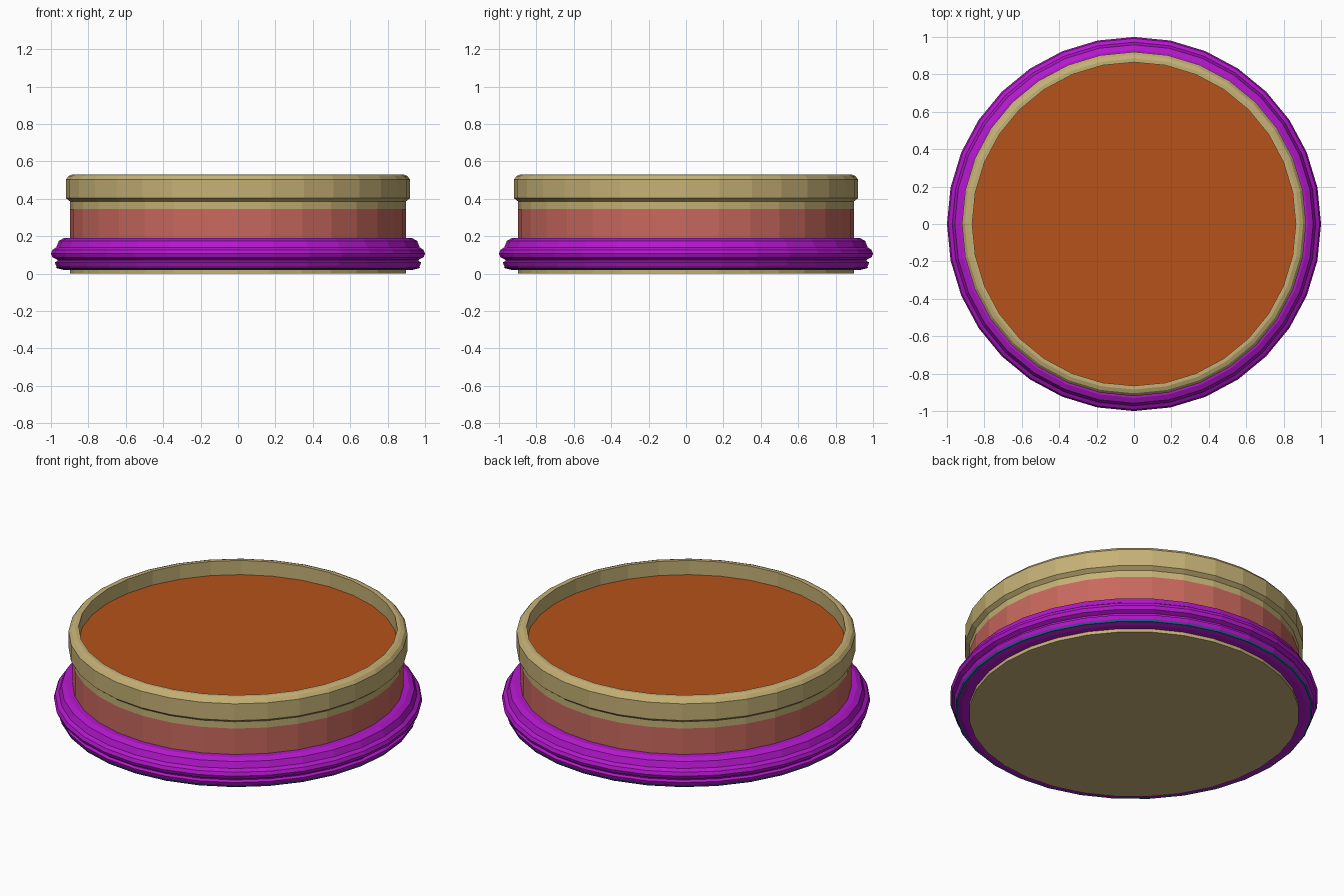
import bpy, bmesh, math

if "Cube" in bpy.data.objects:
    bpy.data.objects.remove(bpy.data.objects["Cube"])

SIDES = 32


def material(name, rgb):
    mat = bpy.data.materials.new(name)
    mat.diffuse_color = (*rgb, 1)
    mat.use_nodes = True
    mat.node_tree.nodes["Principled BSDF"].inputs["Base Color"].default_value = mat.diffuse_color
    return mat


def lathe(name, profile, mat, closed=False):
    """Spin an (r, z) profile round the z axis; r = 0 gives a pole/cap."""
    bm = bmesh.new()
    rings = []
    for r, z in profile:
        if r == 0:
            rings.append([bm.verts.new((0, 0, z))] * SIDES)
        else:
            rings.append([bm.verts.new((r * math.cos(math.tau * i / SIDES),
                                        r * math.sin(math.tau * i / SIDES), z))
                          for i in range(SIDES)])
    pairs = list(zip(rings, rings[1:]))
    if closed:
        pairs.append((rings[-1], rings[0]))
    for a, b in pairs:
        for i in range(SIDES):
            j = (i + 1) % SIDES
            bm.faces.new(list(dict.fromkeys((a[i], a[j], b[j], b[i]))))
    if len(profile) > 2:
        bmesh.ops.recalc_face_normals(bm, faces=bm.faces)
    mesh = bpy.data.meshes.new(name)
    bm.to_mesh(mesh)
    bm.free()
    obj = bpy.data.objects.new(name, mesh)
    mesh.materials.append(mat)
    bpy.context.collection.objects.link(obj)
    return obj


tan = material("tan", (0.56, 0.44, 0.18))
orange = material("orange", (0.47, 0.085, 0.011))
purple = material("purple", (0.45, 0.009, 0.60))
pink = material("pink", (0.58, 0.14, 0.11))
teal = material("teal", (0.01, 0.15, 0.25))

# Open dish with a thicker rolled rim
lathe("dish", [(0, 0), (0.897, 0), (0.897, 0.385), (0.92, 0.403),
               (0.92, 0.503), (0.905, 0.522), (0.885, 0.53), (0.865, 0.53),
               (0.865, 0.03), (0, 0.03)], tan)

# Filling surface, a little below the rim
lathe("filling", [(0.865, 0.445), (0, 0.445)], orange)
bpy.data.objects["filling"].data.update()

# Coloured band round the wall
lathe("wall_band", [(0.8985, 0.10), (0.8985, 0.345)], pink)

# Bulging collar at the base, with a narrow groove
lathe("base_collar", [(0.89, 0.19), (0.93, 0.19), (0.958, 0.175),
                      (0.972, 0.14), (0.992, 0.127), (1.0, 0.107),
                      (0.992, 0.087), (0.968, 0.076), (0.965, 0.068),
                      (0.98, 0.06), (0.972, 0.04), (0.962, 0.027),
                      (0.935, 0.02), (0.89, 0.02)], purple, closed=True)

# Thin trim line near the collar's lower edge
lathe("trim_ring", [(0.95, 0.026), (0.966, 0.026), (0.972, 0.034),
                    (0.95, 0.036)], teal, closed=True)
